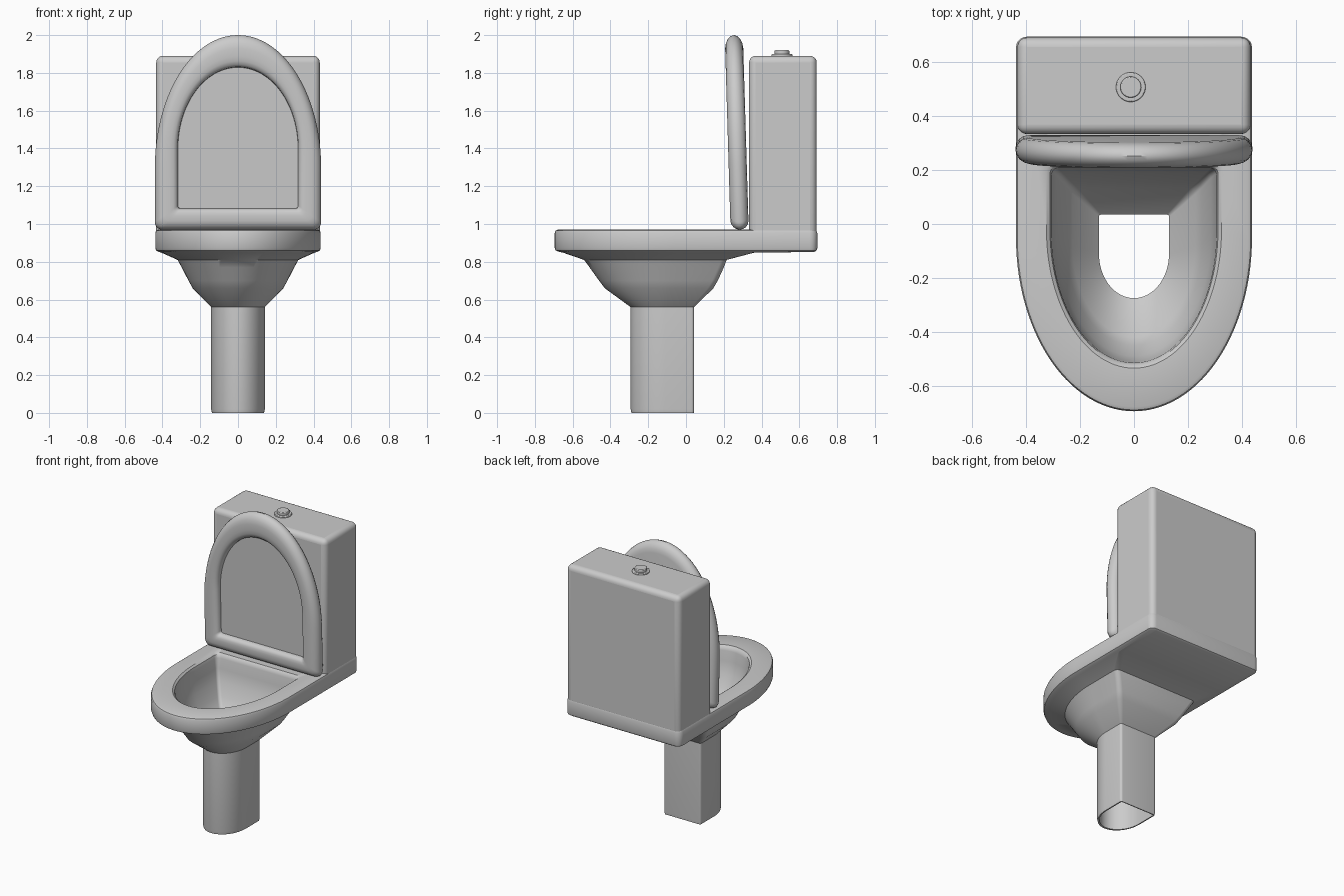
import bpy, bmesh
from math import sin, cos, pi

if "Cube" in bpy.data.objects:
    bpy.data.objects.remove(bpy.data.objects["Cube"])


def d_loop(w, front, mid, back, r, seg=56, k=5):
    """D outline: straight back edge with rounded corners, elliptical front."""
    right = [(w - r + r * sin(a), back - r + r * cos(a))
             for a in (pi / 2 * i / k for i in range(k + 1))]
    arc = [(w * cos(a), mid - (mid - front) * sin(a))
           for a in (pi * i / seg for i in range(seg + 1))]
    left = [(-x, y) for x, y in reversed(right)]
    return right + arc + left


def finish(obj, angle=35):
    bpy.ops.object.select_all(action='DESELECT')
    bpy.context.view_layer.objects.active = obj
    obj.select_set(True)
    bpy.ops.object.shade_smooth_by_angle(angle=angle * pi / 180)


def loft(name, rings, cap=False, closed=False):
    bm = bmesh.new()
    rows = [[bm.verts.new(p) for p in ring] for ring in rings]
    pairs = list(zip(rows, rows[1:]))
    if closed:
        pairs.append((rows[-1], rows[0]))
    for a, b in pairs:
        n = len(a)
        for i in range(n):
            j = (i + 1) % n
            bm.faces.new((a[i], a[j], b[j], b[i]))
    if cap:
        bm.faces.new(rows[0])
        bm.faces.new(rows[-1])
    bmesh.ops.recalc_face_normals(bm, faces=bm.faces)
    me = bpy.data.meshes.new(name)
    bm.to_mesh(me)
    bm.free()
    obj = bpy.data.objects.new(name, me)
    bpy.context.collection.objects.link(obj)
    finish(obj)
    return obj


# bowl, rim, shelf and hollow pedestal: half width, front, mid, back, corner radius, z
profile = [
    (.130, -.275, -.11, .035, .008, 0),
    (.130, -.275, -.11, .035, .008, .555),
    (.228, -.420, -.08, .132, .02, .66),
    (.252, -.450, -.07, .155, .02, .71),
    (.285, -.490, -.05, .190, .02, .79),
    (.302, -.510, -.04, .205, .02, .87),
    (.306, -.515, -.03, .210, .03, .94),
    (.312, -.522, -.02, .216, .03, .96),
    (.325, -.535, -.02, .226, .03, .97),
    (.422, -.678, -.05, .680, .03, .97),
    (.433, -.690, -.05, .691, .035, .965),
    (.438, -.695, -.05, .695, .04, .953),
    (.438, -.695, -.05, .695, .04, .872),
    (.434, -.690, -.05, .691, .035, .86),
    (.420, -.670, -.05, .680, .03, .852),
    (.405, -.650, -.05, .360, .03, .848),
    (.320, -.540, -.05, .215, .03, .81),
    (.298, -.510, -.06, .200, .03, .77),
    (.262, -.460, -.07, .168, .03, .70),
    (.240, -.430, -.08, .145, .03, .66),
    (.142, -.293, -.11, .043, .015, .56),
    (.142, -.293, -.11, .043, .015, .02),
    (.138, -.289, -.11, .041, .012, 0),
]
loft("bowl_and_pedestal",
     [[(x, y, p[5]) for x, y in d_loop(*p[:5])] for p in profile], closed=True)

# raised lid, leaning forward slightly: (inset, depth) cross-section
section = [(.122, .04), (.120, .022), (.112, .009), (.098, .002), (.080, 0),
           (.050, 0), (.030, .005), (.014, .016), (.004, .031), (0, .048),
           (.004, .066), (.014, .081), (.030, .092), (.050, .096)]
rings = []
for i, d in section:
    out = d_loop(.44 - i, -1.03 + 1.4 * i, -.33 - .8 * i, -.92 * i, .04 - .2 * i)
    rings.append([(x, .236 - .03 * -y + d, .97 - y) for x, y in out])
loft("lid", rings, cap=True)

# cistern
bpy.ops.mesh.primitive_cube_add(size=1, location=(0, .513, 1.41))
tank = bpy.context.object
tank.name = "cistern"
tank.scale = (.866, .358, .96)
bpy.ops.object.transform_apply(location=False, rotation=False, scale=True)
bev = tank.modifiers.new("bevel", 'BEVEL')
bev.width, bev.segments = .035, 5
finish(tank)

# flush button
for name, r, z0, z1 in (("button_collar", .055, 1.87, 1.9),
                        ("flush_button", .039, 1.88, 1.92)):
    bpy.ops.mesh.primitive_cylinder_add(vertices=40, radius=r, depth=z1 - z0,
                                        location=(-.012, .508, (z0 + z1) / 2))
    o = bpy.context.object
    o.name = name
    b = o.modifiers.new("bevel", 'BEVEL')
    b.width, b.segments = .004, 2
    finish(o)
